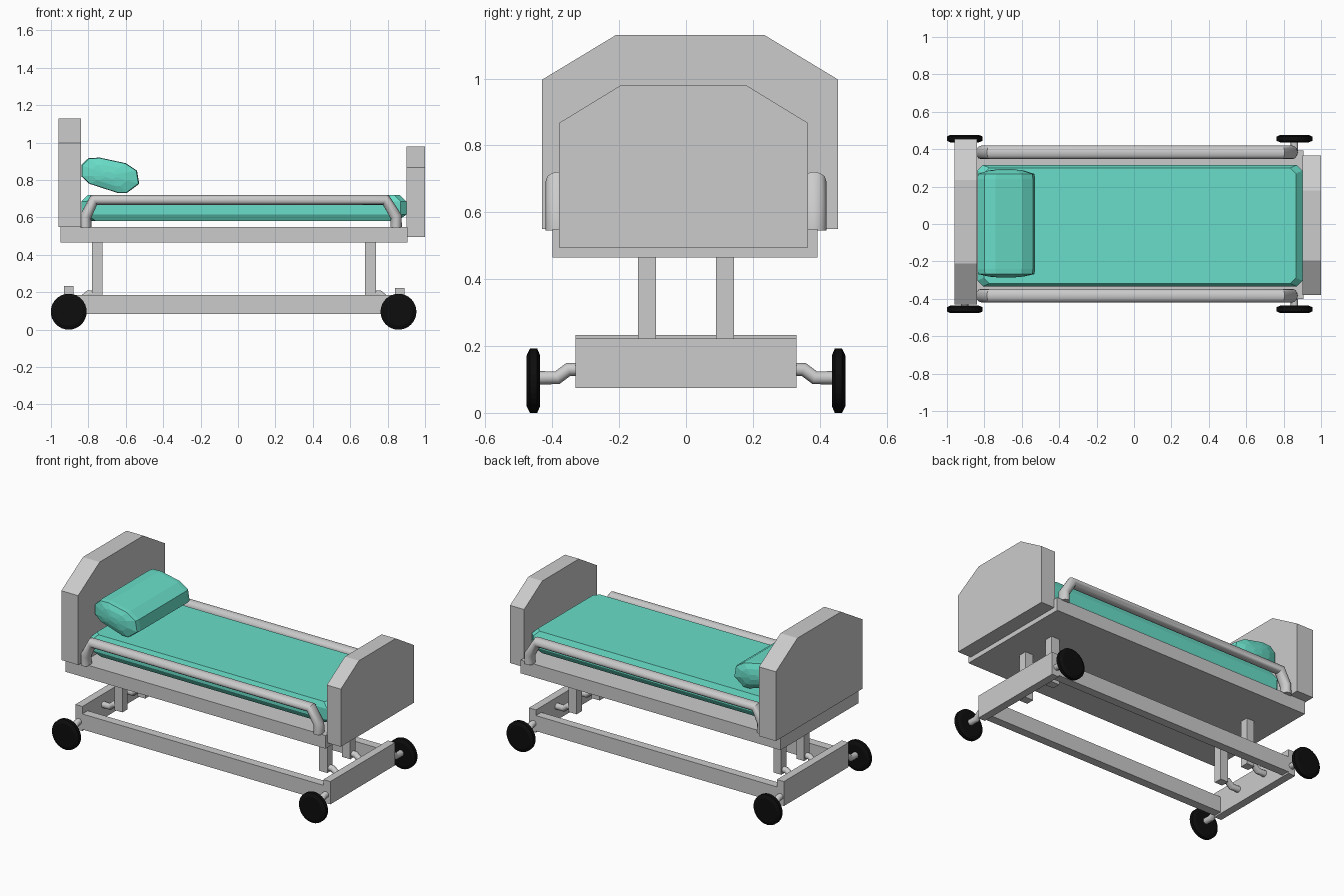
import bpy, bmesh, math
from mathutils import Vector

if "Cube" in bpy.data.objects:
    bpy.data.objects.remove(bpy.data.objects["Cube"])


def material(name, color):
    m = bpy.data.materials.new(name)
    m.diffuse_color = color
    m.use_nodes = True
    m.node_tree.nodes["Principled BSDF"].inputs["Base Color"].default_value = m.diffuse_color
    return m


TEAL = material("teal_fabric", (0.14, 0.73, 0.58, 1))
BLACK = material("black_rubber", (0.004, 0.004, 0.004, 1))


def loft(name, rings, mat=None):
    """Skin a list of equal-length rings and cap both ends."""
    bm = bmesh.new()
    loops = [[bm.verts.new(p) for p in r] for r in rings]
    n = len(loops[0])
    for a, b in zip(loops, loops[1:]):
        for i in range(n):
            bm.faces.new((a[i], a[(i + 1) % n], b[(i + 1) % n], b[i]))
    bm.faces.new(loops[0])
    bm.faces.new(loops[-1])
    bmesh.ops.recalc_face_normals(bm, faces=bm.faces)
    me = bpy.data.meshes.new(name)
    bm.to_mesh(me)
    bm.free()
    ob = bpy.data.objects.new(name, me)
    bpy.context.collection.objects.link(ob)
    if mat:
        me.materials.append(mat)
    return ob


def box(name, x, y, z):
    ring = [(x[0], y[0]), (x[1], y[0]), (x[1], y[1]), (x[0], y[1])]
    return loft(name, [[(px, py, pz) for px, py in ring] for pz in z])


def board(name, x, profile):
    return loft(name, [[(px, y, z) for y, z in profile] for px in x])


def tube(name, points, radius, y_loc=0, y_scale=1):
    cu = bpy.data.curves.new(name, 'CURVE')
    cu.dimensions = '3D'
    cu.bevel_depth = radius
    cu.bevel_resolution = 4
    cu.use_fill_caps = True
    sp = cu.splines.new('POLY')
    sp.points.add(len(points) - 1)
    for p, co in zip(sp.points, points):
        p.co = (*co, 1)
    ob = bpy.data.objects.new(name, cu)
    bpy.context.collection.objects.link(ob)
    ob.location.y = y_loc
    ob.scale.y = y_scale
    bpy.ops.object.select_all(action='DESELECT')
    bpy.context.view_layer.objects.active = ob
    ob.select_set(True)
    bpy.ops.object.convert(target='MESH')
    bpy.ops.object.shade_smooth_by_angle(angle=math.radians(35))


# Headboard, footboard and platform
board("headboard", (-0.96, -0.84), [(-0.43, 0.55), (0.455, 0.55), (0.455, 0.997),
                                    (0.235, 1.13), (-0.21, 1.13), (-0.43, 0.997)])
board("footboard", (0.90, 1.0), [(-0.38, 0.495), (0.365, 0.495), (0.365, 0.867),
                                 (0.18, 0.98), (-0.195, 0.98), (-0.38, 0.867)])
box("platform", (-0.95, 0.905), (-0.40, 0.393), (0.465, 0.55))


# Mattress: stacked chamfered rectangles
def mattress_ring(z, dx, dy, c=0.03):
    x0, x1, y0, y1 = -0.838 + dx, 0.90 - dx, -0.333 + dy, 0.315 - dy
    return [(x, y, z) for x, y in (
        (x0 + c, y0), (x1 - c, y0), (x1, y0 + c), (x1, y1 - c),
        (x1 - c, y1), (x0 + c, y1), (x0, y1 - c), (x0, y0 + c))]


loft("mattress", [mattress_ring(0.58, 0.05, 0.02), mattress_ring(0.615, 0, 0),
                  mattress_ring(0.685, 0, 0), mattress_ring(0.72, 0.035, 0.015)], TEAL)

# Pillow: tilted side profile swept along y with shallow domed ends
outline = [(-0.838, 0.88), (-0.80, 0.917), (-0.74, 0.92), (-0.60, 0.89), (-0.54, 0.85),
           (-0.528, 0.78), (-0.595, 0.73), (-0.64, 0.73), (-0.795, 0.78), (-0.838, 0.82)]
cx, cz = -0.685, 0.825
stations = [(-0.287, 0.2), (-0.281, 0.6), (-0.268, 0.97), (-0.24, 1),
            (0.24, 1), (0.268, 0.97), (0.286, 0.6), (0.294, 0.2)]
loft("pillow", [[(cx + (x - cx) * s, y, cz + (z - cz) * s) for x, z in outline]
                for y, s in stations], TEAL)

# Side rails with bent ends
for side, label in ((-1, "front"), (1, "back")):
    tube(label + "_side_rail",
         [(-0.815, 0, 0.545), (-0.815, 0, 0.605), (-0.77, 0, 0.694),
          (0.79, 0, 0.694), (0.845, 0, 0.605), (0.845, 0, 0.545)],
         0.031, side * 0.383, 1.18)
    # Long base beams
    box(label + "_base_beam", (-0.89, 0.85),
        sorted((side * 0.33, side * 0.275)), (0.085, 0.185))

# Each end: cross beam, legs, leg braces, axles, wheels
for d, label, beam, leg, wx, top in (
        (-1, "head", (-0.93, -0.88), (-0.78, -0.725), -0.905, 0.233),
        (1, "foot", (0.84, 0.89), (0.68, 0.738), 0.858, 0.222)):
    box(label + "_cross_beam", beam, (-0.33, 0.33), (0.075, top))
    inner = max(beam) if d < 0 else min(beam)
    face = min(leg) if d < 0 else max(leg)
    for s in (-1, 1):
        tag = "%s_%s" % (label, "front" if s < 0 else "back")
        box(tag + "_leg", leg, sorted((s * 0.09, s * 0.143)), (0.165, 0.47))
        y = s * 0.117
        tube(tag + "_leg_brace",
             [(face - d * 0.02, y, 0.19), (face + d * 0.02, y, 0.19),
              (face + d * 0.05, y, 0.165), (inner + d * 0.01, y, 0.165)], 0.02)
        tube(tag + "_axle", [(wx, s * 0.32, 0.13), (wx, s * 0.352, 0.13),
                             (wx, s * 0.385, 0.105), (wx, s * 0.445, 0.105)], 0.02)
        rings = []
        for yy, r in ((0.436, 0.075), (0.445, 0.096), (0.467, 0.096), (0.477, 0.075)):
            rings.append([(wx + r * math.cos(a), s * yy, 0.096 + r * math.sin(a))
                          for a in (2 * math.pi * i / 32 for i in range(32))])
        loft(tag + "_wheel", rings, BLACK)
